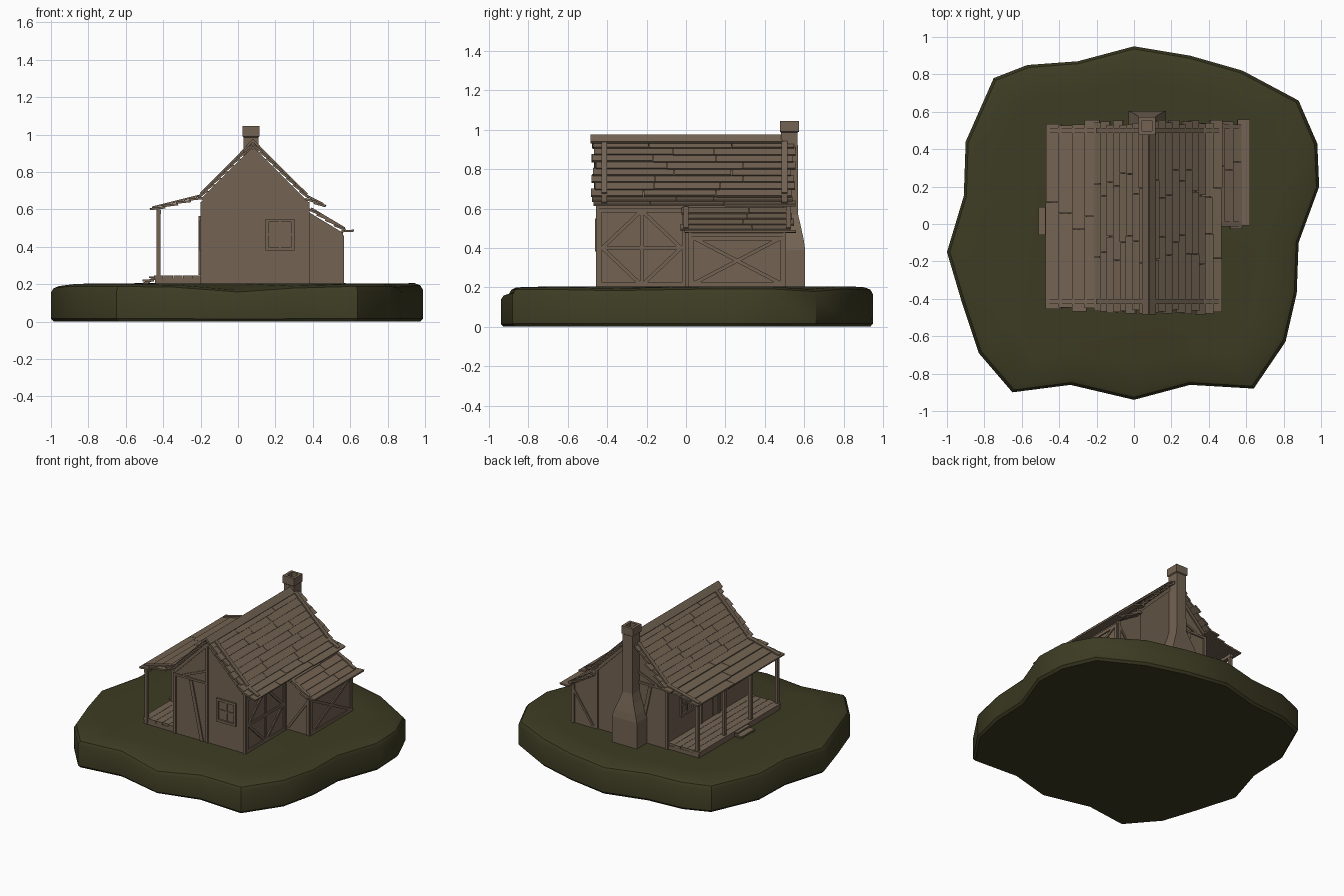
import bpy, bmesh, math, random
from mathutils import Vector, Matrix

if "Cube" in bpy.data.objects:
    bpy.data.objects.remove(bpy.data.objects["Cube"])
random.seed(4)

def material(name, rgb):
    m = bpy.data.materials.new(name)
    m.diffuse_color = (*rgb, 1)
    m.use_nodes = True
    m.node_tree.nodes["Principled BSDF"].inputs["Base Color"].default_value = m.diffuse_color
    return m
WOOD = material("weathered wood", (0.172, 0.126, 0.086))
GRASS = material("dark grass", (0.047, 0.045, 0.017))

def finish(bm, name, mat):
    bmesh.ops.recalc_face_normals(bm, faces=bm.faces)
    me = bpy.data.meshes.new(name)
    bm.to_mesh(me)
    bm.free()
    me.materials.append(mat)
    ob = bpy.data.objects.new(name, me)
    bpy.context.collection.objects.link(ob)
    return ob

def box(bm, x0, x1, y0, y1, z0, z1):
    m = Matrix.Translation(((x0+x1)/2, (y0+y1)/2, (z0+z1)/2)) @ Matrix.Diagonal((x1-x0, y1-y0, z1-z0, 1))
    bmesh.ops.create_cube(bm, size=1, matrix=m)

def beam(bm, a, b, w, t, n):
    """Board from a to b, width w, thickness t along direction n."""
    a, b = Vector(a), Vector(b)
    d = (b - a).normalized()
    n = Vector(n)
    n = (n - d * n.dot(d)).normalized()
    r = Matrix((d, n.cross(d), n)).transposed().to_4x4()
    bmesh.ops.create_cube(bm, size=1, matrix=Matrix.Translation((a+b)/2) @ r @ Matrix.Diagonal(((b-a).length, w, t, 1)))

def loft(bm, rings, caps=(True, True)):
    vs = [[bm.verts.new(p) for p in r] for r in rings]
    k = len(vs[0])
    for a, b in zip(vs, vs[1:]):
        for i in range(k):
            bm.faces.new((a[i], a[(i+1) % k], b[(i+1) % k], b[i]))
    if caps[0]: bm.faces.new(vs[0][::-1])
    if caps[1]: bm.faces.new(vs[-1])
    return vs

def prism(bm, pts, y0, y1):
    loft(bm, [[(x, y, z) for x, z in pts] for y in (y0, y1)])

# Ground: irregular slab with a soft rim
rim = [(0, .95, .2), (.3, .9, .2), (.58, .82, .205), (.88, .66, .19), (.98, .43, .205), (.99, .2, .205),
       (.88, -.1, .2), (.87, -.37, .195), (.81, -.63, .2), (.64, -.88, .2), (.3, -.86, .19), (0, -.94, .168),
       (-.34, -.86, .195), (-.65, -.9, .2), (-.83, -.69, .2), (-.92, -.42, .2), (-1, -.15, .19), (-.91, .15, .2),
       (-.9, .44, .2), (-.75, .78, .2), (-.57, .85, .205), (-.3, .87, .205)]
bm = bmesh.new()
rings = [[(x*s, y*s, z*f) for x, y, z in rim] for s, f in ((.985, 0), (1, .08), (1, .82), (.985, .94), (.955, 1))]
rings.append([(x*.8, y*.8, .203) for x, y, z in rim])
loft(bm, rings)
ground = finish(bm, "ground", GRASS)
for o in bpy.context.selected_objects: o.select_set(False)
ground.select_set(True)
bpy.context.view_layer.objects.active = ground
bpy.ops.object.shade_smooth_by_angle(angle=math.radians(35))

# Wall bodies
F, B = -0.45, 0.49
bm = bmesh.new()
prism(bm, [(-.195, .19), (.375, .19), (.375, .63), (.08, .92), (-.195, .64)], F, B)
finish(bm, "house_walls", WOOD)
bm = bmesh.new()
prism(bm, [(.37, .19), (.56, .19), (.56, .475), (.37, .59)], .02, .5)
finish(bm, "lean_to_walls", WOOD)

# Timber framing
bm = bmesh.new()
def framing(a, b, n, w=.022):
    beam(bm, a, b, w, .016, n)
for y, n in ((F, (0, -1, 0)), (B, (0, 1, 0))):
    for x in (-.19, .37):
        framing((x, y, .19), (x, y, .64), n)
    framing((.07, y, .19), (.07, y, .9), n, .015)
    framing((-.19, y, .63), (.07, y, .63), n, .015)
    framing((-.19, y, .65), (.08, y, .92), n)
    framing((.37, y, .63), (.08, y, .92), n)
    framing((-.06, y, .62), (.03, y, .2), n, .025)
    framing((-.12, y, .64), (.07, y, .72), n, .015)
X = (1, 0, 0)
for x, y0, y1, zt in ((.375, F, 0, .6), (.56, .02, .5, .46)):
    ym, zm = (y0+y1)/2, (.2+zt)/2
    for y in (y0+.01, y1-.01):
        framing((x, y, .19), (x, y, zt), X)
    framing((x, y0, zt-.01), (x, y1, zt-.01), X)
    framing((x, y0, .215), (x, y1, .215), X)
    if zt > .5:     # diamond bracing
        framing((x, ym, .2), (x, ym, zt), X, .018)
        framing((x, y0, zm), (x, y1, zm), X, .018)
        for sy in (-1, 1):
            for sz in (-1, 1):
                framing((x, ym+sy*.2, zm), (x, ym, zm+sz*.19), X, .018)
    else:           # crossed bracing
        framing((x, y0+.02, .22), (x, y1-.02, .45), X, .018)
        framing((x, y0+.02, .45), (x, y1-.02, .22), X, .018)
for y, n in ((.02, (0, -1, 0)), (.5, (0, 1, 0))):
    framing((.39, y, .22), (.55, y, .45), n, .015)
    framing((.55, y, .19), (.55, y, .48), n)
finish(bm, "timber_frame", WOOD)

# Windows and door: frame with crossed bars
bm = bmesh.new()
def window(c, u, n, w, h):
    c, u, z = Vector(c), Vector(u), Vector((0, 0, 1))
    for s in (-1, 1):
        beam(bm, c+u*s*w/2-z*h/2, c+u*s*w/2+z*h/2, .018, .024, n)
        beam(bm, c-u*w/2*1.1+z*s*h/2, c+u*w/2*1.1+z*s*h/2, .018, .024, n)
    beam(bm, c-z*h/2, c+z*h/2, .012, .014, n)
    beam(bm, c-u*w/2, c+u*w/2, .012, .014, n)
window((.225, F, .465), (1, 0, 0), (0, -1, 0), .14, .15)
for y in (-.27, .27):
    window((-.195, y, .46), (0, 1, 0), (-1, 0, 0), .14, .14)
finish(bm, "windows", WOOD)
bm = bmesh.new()
for y in (-.045, .015, .075):
    box(bm, -.204, -.19, y-.028, y+.028, .25, .54)
for y in (-.085, .115):
    box(bm, -.21, -.19, y-.01, y+.01, .25, .56)
box(bm, -.21, -.19, -.095, .125, .545, .565)
finish(bm, "door", WOOD)

# Roof boards: overlapping rows with ragged ends
def boards(name, a, b, rows, y0, y1, t=.012, splits=3):
    bm = bmesh.new()
    a, b = Vector((a[0], 0, a[1])), Vector((b[0], 0, b[1]))
    d = (b - a).normalized()
    n = Vector((-d.z, 0, d.x))
    if n.z < 0: n = -n
    step = (b - a) / rows
    for i in range(rows):
        p, q = a + step*i - n*.004, a + step*(i+1.0) + n*.006
        p = p - d*.008
        cuts = [y0 + random.uniform(0, .03)]
        cuts += [y0 + (y1-y0)*(k + random.uniform(-.25, .25))/splits for k in range(1, splits)]
        cuts.append(y1 - random.uniform(0, .03))
        for c0, c1 in zip(cuts, cuts[1:]):
            j = random.uniform(0, .006)
            q2 = q + d*j
            prism(bm, [(v.x, v.z) for v in (p, q2, q2+n*t, p+n*t)], c0, c1-.003)
    return finish(bm, name, WOOD)
Y0, Y1 = -.485, .56
boards("roof_left", (.075, .935), (-.2, .66), 8, Y0, Y1)
boards("roof_right", (.085, .935), (.37, .655), 8, Y0, Y1)
boards("roof_right_eave", (.365, .65), (.46, .608), 2, Y0, Y1)
boards("porch_roof", (-.19, .657), (-.465, .59), 4, Y0+.01, Y1, splits=2)
boards("lean_to_roof", (.38, .595), (.565, .482), 4, -.03, .56, splits=2)
boards("lean_to_eave", (.56, .48), (.612, .474), 1, -.035, .565, splits=1)

# Edge strips on the roofs, and ridge cap
bm = bmesh.new()
for y in (-.415, .5):
    beam(bm, (.07, y, .955), (-.2, y, .683), .028, .012, (-1, 0, 1))
    beam(bm, (.09, y, .955), (.37, y, .678), .028, .012, (1, 0, 1))
    beam(bm, (.36, y, .675), (.455, y, .628), .028, .012, (.5, 0, 1))
    beam(bm, (-.19, y, .677), (-.46, y, .61), .028, .01, (-.2, 0, 1))
for y in (0, .52):
    beam(bm, (.39, y, .605), (.57, y, .498), .025, .012, (.5, 0, 1))
finish(bm, "roof_edge_strips", WOOD)
bm = bmesh.new()
for s in (-1, 1):
    beam(bm, (.08+s*.015, Y0, .953), (.08+s*.015, .49, .953), .05, .014, (s, 0, 1))
finish(bm, "ridge_cap", WOOD)

# Porch: deck, posts, beam, steps
bm = bmesh.new()
for i in range(5):
    x = -.45 + i*.052
    box(bm, x, x+.05, F+random.uniform(0, .01), B-random.uniform(0, .01), .228, .246)
for y in (F+.02, .02, B-.02):
    box(bm, -.44, -.2, y-.015, y+.015, .19, .23)
box(bm, -.445, -.425, F+.01, B-.01, .19, .23)
finish(bm, "porch_deck", WOOD)
bm = bmesh.new()
for y in (-.435, -.13, .17, .475):
    box(bm, -.436, -.414, y-.011, y+.011, .2, .6)
box(bm, -.437, -.413, F, B, .575, .597)
finish(bm, "porch_posts", WOOD)
bm = bmesh.new()
box(bm, -.51, -.45, -.06, .09, .213, .224)
box(bm, -.475, -.44, -.06, .09, .232, .242)
for y in (-.045, .075):
    beam(bm, (-.505, y, .2), (-.44, y, .235), .012, .016, (-.5, 0, 1))
finish(bm, "porch_steps", WOOD)

# Chimney: flared base, shaft, hollow top
bm = bmesh.new()
def rect(hw, y0, y1, z):
    c = .07
    return [(c-hw, y0, z), (c+hw, y0, z), (c+hw, y1, z), (c-hw, y1, z)]
loft(bm, [rect(.1, .48, .605, .19), rect(.1, .48, .605, .39), rect(.085, .48, .598, .44), rect(.058, .48, .583, .51),
          rect(.04, .48, .569, .57), rect(.04, .482, .567, .985), rect(.046, .477, .573, .99),
          rect(.046, .477, .573, 1.045), rect(.026, .497, .553, 1.045), rect(.026, .497, .553, .96)])
finish(bm, "chimney", WOOD)
